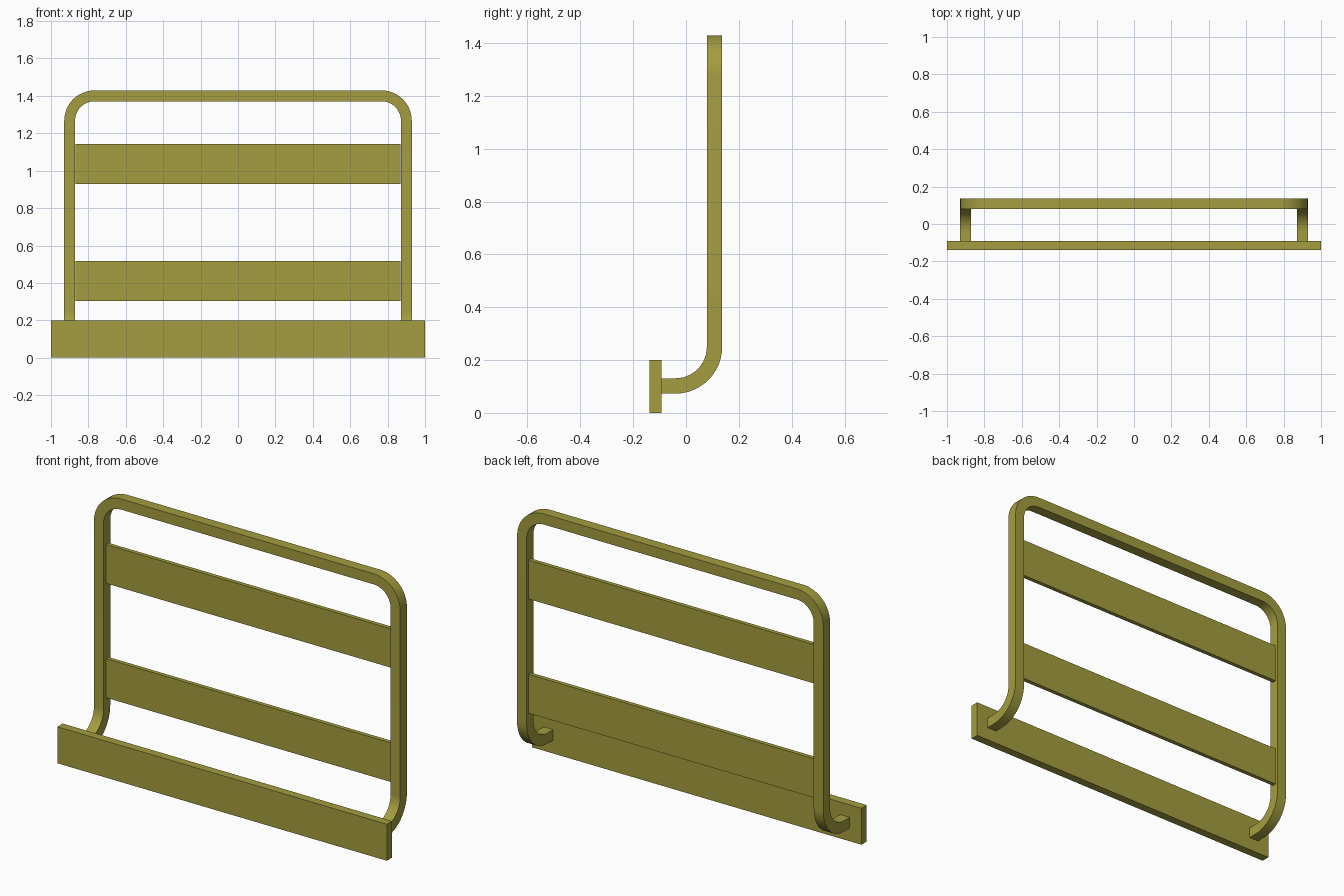
import bpy, bmesh
from math import sin, cos, pi, radians
from mathutils import Vector

if "Cube" in bpy.data.objects:
    bpy.data.objects.remove(bpy.data.objects["Cube"])

mat = bpy.data.materials.new("olive_paint")
mat.diffuse_color = (0.37, 0.34, 0.05, 1)
mat.use_nodes = True
mat.node_tree.nodes["Principled BSDF"].inputs["Base Color"].default_value = mat.diffuse_color


def finish(bm, name):
    bmesh.ops.recalc_face_normals(bm, faces=bm.faces)
    me = bpy.data.meshes.new(name)
    bm.to_mesh(me)
    bm.free()
    me.materials.append(mat)
    ob = bpy.data.objects.new(name, me)
    bpy.context.collection.objects.link(ob)
    return ob


def box(name, x, y0, y1, z0, z1):
    bm = bmesh.new()
    bmesh.ops.create_cube(bm, size=1)
    for v in bm.verts:
        v.co = Vector((v.co.x * 2 * x, (y0 + y1) / 2 + v.co.y * (y1 - y0),
                       (z0 + z1) / 2 + v.co.z * (z1 - z0)))
    return finish(bm, name)


# Base bar and the two slats set inside the frame
box("base_bar", 1.0, -0.138, -0.092, 0.0, 0.2)
box("lower_slat", 0.87, 0.10, 0.123, 0.303, 0.517)
box("upper_slat", 0.87, 0.10, 0.123, 0.93, 1.143)

# Frame path, right half: (centre, section axis a, section axis b)
SEG, H = 12, 0.029
X, Y, Z = Vector((1, 0, 0)), Vector((0, 1, 0)), Vector((0, 0, 1))
half = [(Vector((0.9, -0.092, 0.102)), X, -Z)]
for i in range(SEG + 1):      # foot bend, towards the base bar
    t = i / SEG * pi / 2
    b = Vector((0, sin(t), -cos(t)))
    half.append((Vector((0.9, -0.04, 0.25)) + b * 0.148, X, b))
for i in range(SEG + 1):      # top corner bend
    t = i / SEG * pi / 2
    a = Vector((cos(t), 0, sin(t)))
    half.append((Vector((0.768, 0.108, 1.268)) + a * 0.132, a, Y))

flip = Vector((-1, 1, 1))
path = half + [(p * flip, a * flip, b * flip) for p, a, b in reversed(half)]

# Sweep a square section along the path
bm = bmesh.new()
rings = [[bm.verts.new(p + a * (H * s) + b * (H * t))
          for s, t in ((1, 1), (1, -1), (-1, -1), (-1, 1))] for p, a, b in path]
for r, q in zip(rings, rings[1:]):
    for k in range(4):
        bm.faces.new((r[k], r[(k + 1) % 4], q[(k + 1) % 4], q[k]))
bm.faces.new(rings[0])
bm.faces.new(rings[-1])
frame = finish(bm, "bent_frame")

bpy.ops.object.select_all(action='DESELECT')
frame.select_set(True)
bpy.context.view_layer.objects.active = frame
bpy.ops.object.shade_smooth_by_angle(angle=radians(30))
